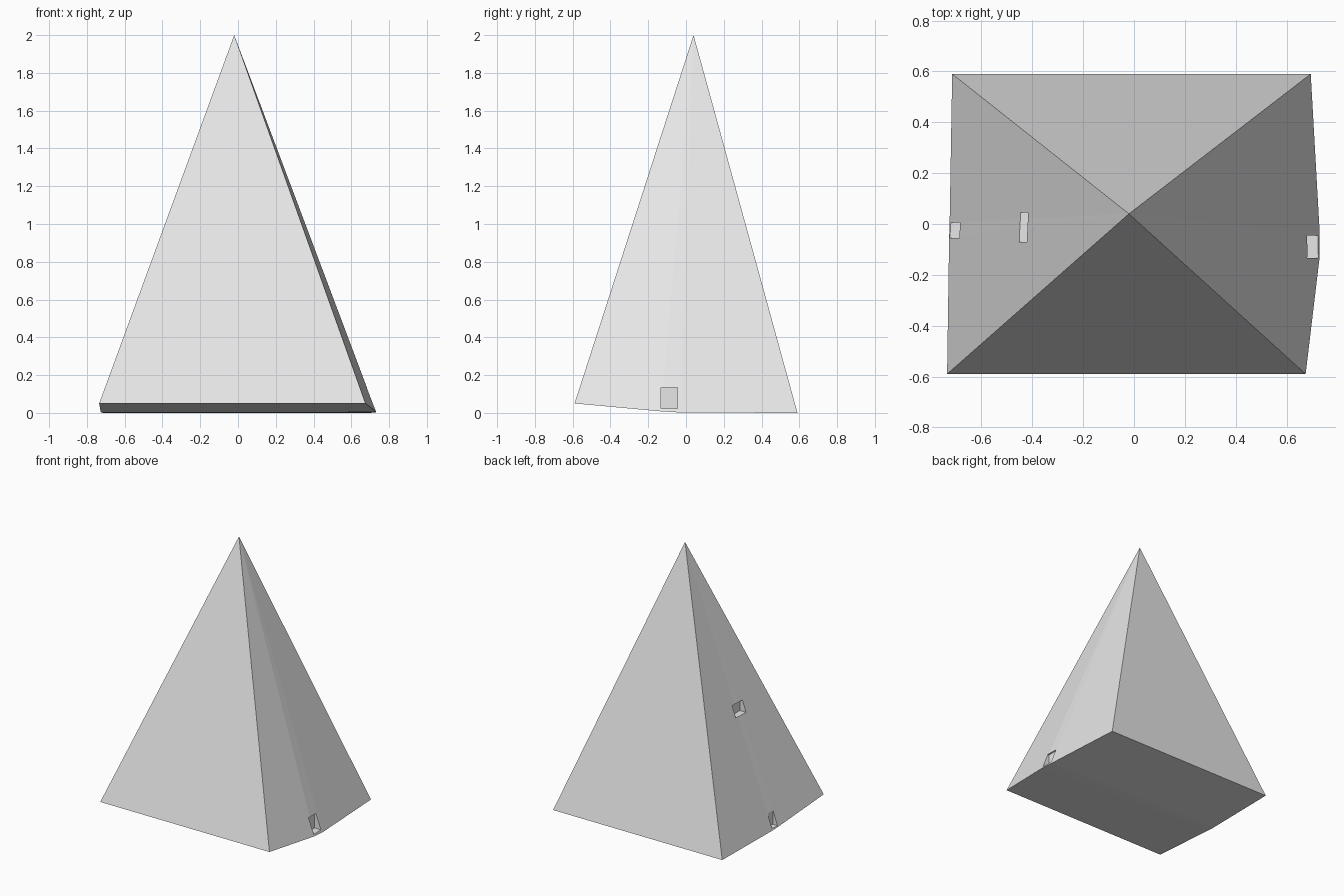
import bpy, bmesh

if "Cube" in bpy.data.objects:
    bpy.data.objects.remove(bpy.data.objects["Cube"])

grey = bpy.data.materials.new("light_grey")
grey.diffuse_color = (0.8, 0.8, 0.8, 1)
grey.use_nodes = True
grey.node_tree.nodes["Principled BSDF"].inputs["Base Color"].default_value = grey.diffuse_color


def make_object(name, bm):
    bmesh.ops.recalc_face_normals(bm, faces=bm.faces)
    mesh = bpy.data.meshes.new(name)
    bm.to_mesh(mesh)
    bm.free()
    mesh.materials.append(grey)
    obj = bpy.data.objects.new(name, mesh)
    bpy.context.collection.objects.link(obj)
    return obj


# Pyramid body: uneven base ring joined to one apex
ring = [(-0.735, -0.59, 0.05), (0.675, -0.59, 0.05),
        (0.73, -0.13, 0.008), (0.73, -0.03, 0.002),
        (0.695, 0.59, 0.0), (-0.715, 0.59, 0.0),
        (-0.725, 0.005, 0.002), (-0.727, -0.055, 0.006)]
bm = bmesh.new()
base = [bm.verts.new(p) for p in ring]
apex = bm.verts.new((-0.02, 0.04, 2.0))
for a, b in zip(base, base[1:] + base[:1]):
    bm.faces.new((a, b, apex))
# Underside: strips between the left and right edges
for i in range(3):
    bm.faces.new((base[-i], base[-i - 1], base[i + 2], base[i + 1]))
pyramid = make_object("pyramid", bm)


# Small recesses: right doorway, left doorway, left window
def cut_recess(name, low, high):
    bm = bmesh.new()
    bmesh.ops.create_cube(bm, size=1)
    for v in bm.verts:
        v.co = [low[i] if v.co[i] < 0 else high[i] for i in range(3)]
    cutter = make_object(name, bm)
    cutter.hide_render = True
    mod = pyramid.modifiers.new(name, 'BOOLEAN')
    mod.operation = 'DIFFERENCE'
    mod.solver = 'EXACT'
    mod.object = cutter
    bpy.context.view_layer.objects.active = pyramid
    bpy.ops.object.modifier_apply(modifier=name)
    bpy.data.objects.remove(cutter)


cut_recess("right_doorway", (0.67, -0.133, 0.022), (0.85, -0.045, 0.135))
cut_recess("left_doorway", (-0.85, -0.055, 0.015), (-0.685, 0.005, 0.12))
cut_recess("left_window", (-0.70, -0.07, 0.79), (-0.40, 0.045, 0.875))
